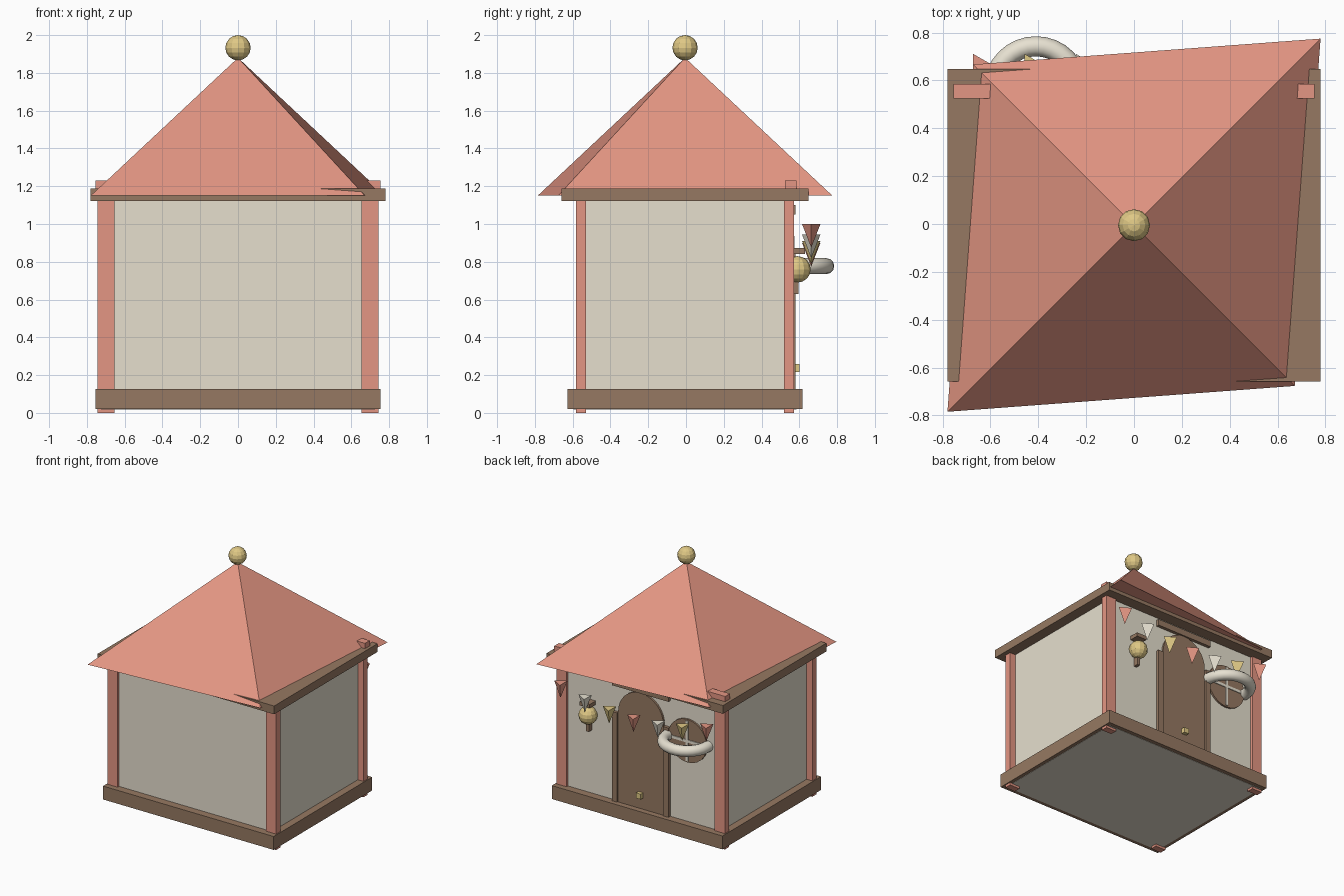
import bpy, bmesh, math
from mathutils import Vector

if "Cube" in bpy.data.objects:
    bpy.data.objects.remove(bpy.data.objects["Cube"], do_unlink=True)

HOUSE_Y = -.005  # the house sits slightly forward to leave room for the ring


def material(name, rgb):
    lin = [((c / 255 + 0.055) / 1.055) ** 2.4 for c in rgb] + [1]
    m = bpy.data.materials.new(name)
    m.use_nodes = True
    m.diffuse_color = lin
    m.node_tree.nodes["Principled BSDF"].inputs["Base Color"].default_value = lin
    return m


CORAL = material("coral", (228, 150, 131))
CREAM = material("wall_cream", (230, 223, 206))
WHITE = material("pale_ivory", (234, 228, 212))
BROWN = material("wood_brown", (150, 121, 98))
GOLD = material("gold", (223, 200, 133))


def finish(name, bm, mat):
    bmesh.ops.recalc_face_normals(bm, faces=bm.faces)
    me = bpy.data.meshes.new(name)
    bm.to_mesh(me)
    bm.free()
    me.materials.append(mat)
    ob = bpy.data.objects.new(name, me)
    ob.location.y = HOUSE_Y
    bpy.context.collection.objects.link(ob)
    return ob


def box(name, mat, x, y, z):
    """Box from (min, max) ranges on each axis."""
    bm = bmesh.new()
    bmesh.ops.create_cube(bm, size=1)
    for v in bm.verts:
        v.co = [r[0] if c < 0 else r[1] for c, r in zip(v.co, (x, y, z))]
    return finish(name, bm, mat)


def plate(name, mat, outline, y0, y1):
    """Upright plate from an (x, z) outline."""
    bm = bmesh.new()
    face = bm.faces.new([bm.verts.new((x, y0, z)) for x, z in outline])
    out = bmesh.ops.extrude_face_region(bm, geom=[face])
    for v in out["geom"]:
        if isinstance(v, bmesh.types.BMVert):
            v.co.y = y1
    return finish(name, bm, mat)


def ball(name, mat, centre, r):
    bm = bmesh.new()
    bmesh.ops.create_uvsphere(bm, u_segments=12, v_segments=8, radius=r)
    bmesh.ops.translate(bm, verts=bm.verts, vec=centre)
    return finish(name, bm, mat)


def arc(cx, cz, r, a0, a1, n):
    return [(cx + r * math.cos(a0 + (a1 - a0) * i / n),
             cz + r * math.sin(a0 + (a1 - a0) * i / n)) for i in range(n + 1)]


# Walls, and the floor just below the base rim
box("walls", CREAM, (-.695, .695), (-.56, .56), (.05, 1.14))
box("floor", CREAM, (-.725, .725), (-.59, .59), (.018, .1))

# Base rim and top plate
for side, s in (("left", 1), ("right", -1)):
    box("base_rim_" + side, BROWN, sorted((s * .68, s * .754)), (-.622, .622), (.02, .127))
for side, s in (("front", -1), ("back", 1)):
    box("base_rim_" + side, BROWN, (-.754, .754), sorted((s * .55, s * .622)), (.02, .127))
box("top_plate", BROWN, (-.78, .78), (-.653, .653), (1.122, 1.188))
box("back_tie_beam", CORAL, (-.755, .755), (.53, .59), (1.14, 1.23))

# Corner posts
for sx in (-1, 1):
    for sy in (-1, 1):
        box("corner_post", CORAL, sorted((sx * .655, sx * .745)),
            sorted((sy * .525, sy * .578)), (0, 1.13))

# Skewed pyramid roof and finial
bm = bmesh.new()
apex = bm.verts.new((0, 0, 1.88))
eaves = [bm.verts.new((x, y, 1.15))
         for x, y in ((.78, .78), (-.672, .672), (-.78, -.78), (.672, -.672))]
bm.faces.new(eaves)
for i in range(4):
    bm.faces.new((eaves[i], eaves[(i + 1) % 4], apex))
finish("roof", bm, CORAL)
ball("roof_finial", GOLD, (0, 0, 1.933), .067)

# Arched door with frame and knob
door = [(-.2, .12), (.2, .12)] + arc(0, .85, .2, 0, math.pi, 16)
plate("door", BROWN, door, .55, .576)
for s in (-1, 1):
    box("door_jamb", BROWN, sorted((s * .205, s * .25)), (.55, .585), (.12, .84))
box("door_lintel", BROWN, (-.25, .25), (.55, .585), (1.05, 1.1))
box("door_knob", GOLD, (-.021, .021), (.57, .607), (.217, .259))

# Round window with glazing bars
WX, WZ = -.41, .777
plate("window_disc", BROWN, arc(WX, WZ, .172, 0, math.tau * 23 / 24, 23), .55, .574)
box("window_bar_upright", WHITE, (WX - .011, WX + .011), (.57, .58), (WZ - .16, WZ + .16))
box("window_bar_across", WHITE, (WX - .16, WX + .16), (.57, .58), (WZ - .011, WZ + .011))

# Flat-lying ring around the window
bpy.ops.mesh.primitive_torus_add(location=(WX, .566, WZ), major_segments=32, minor_segments=12,
                                 major_radius=.177, minor_radius=.042)
ring = bpy.context.object
ring.name = "window_ring"
ring.data.materials.append(WHITE)
bpy.ops.object.shade_smooth_by_angle(angle=math.radians(40))

# Wall lantern
ball("lantern_globe", GOLD, (.453, .595, .76), .07)
box("lantern_cap", BROWN, (.409, .499), (.55, .636), (.842, .872))
box("lantern_stem", BROWN, (.442, .466), (.55, .6), (.63, .72))

# Row of hanging pennants along a sagging line
for i in range(7):
    t = (i - 3) / 3
    mid = .837 + .1 * t * t
    bm = bmesh.new()
    bmesh.ops.create_cone(bm, cap_ends=True, segments=3, radius1=0, radius2=.056, depth=.125)
    bmesh.ops.remove_doubles(bm, verts=bm.verts, dist=.0001)
    top = [v for v in bm.verts if v.co.z > 0]
    for k, v in enumerate(sorted(top, key=lambda v: math.atan2(v.co.y, v.co.x))):
        a = math.tau * k / 3
        v.co = Vector((.056 * math.cos(a), .056 * math.sin(a), .0625))
    bmesh.ops.translate(bm, verts=bm.verts, vec=(-.645 * t, .668, mid))
    finish("pennant", bm, (CORAL, WHITE, GOLD)[i % 3])
